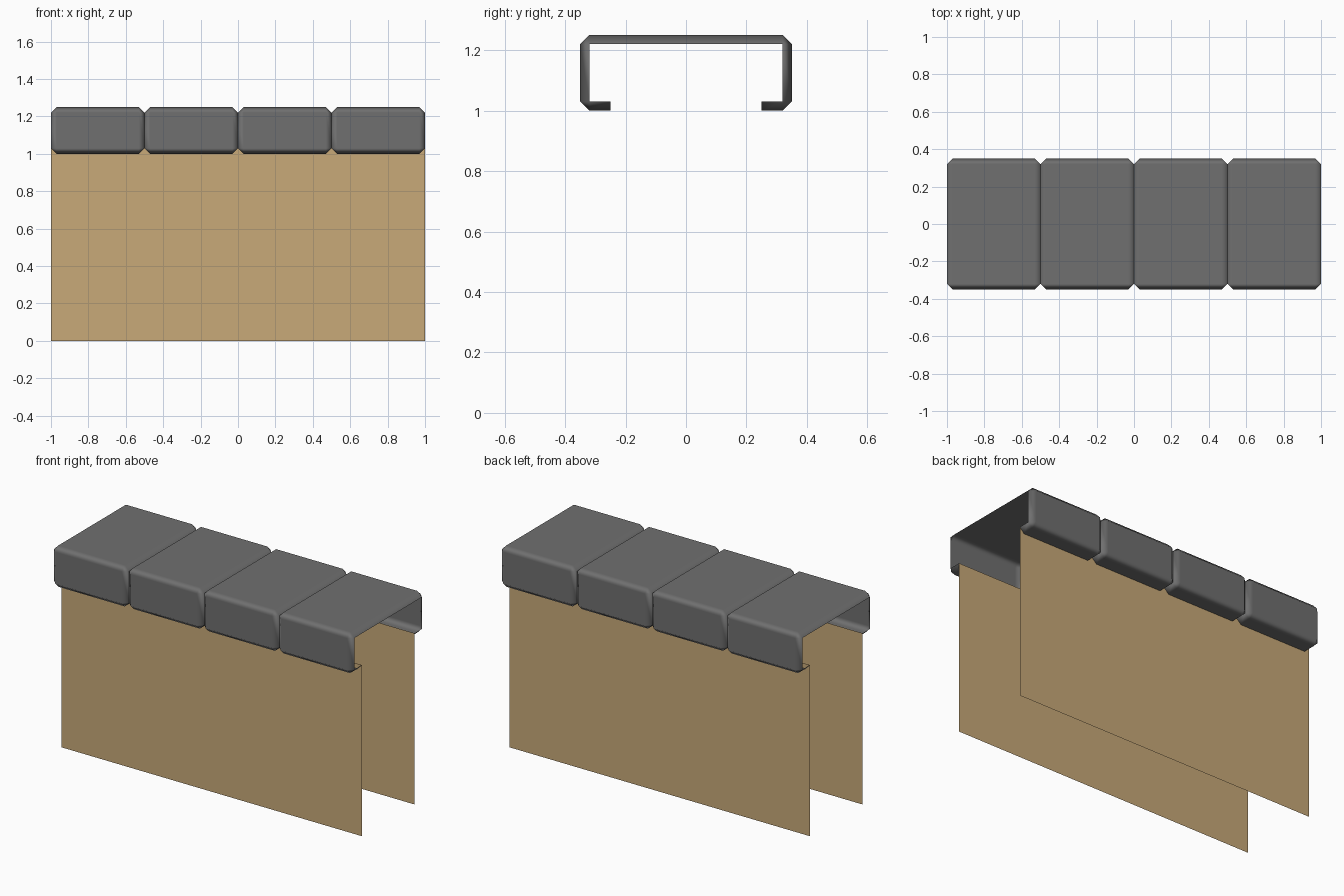
import bpy
import bmesh
import math
from mathutils import Matrix, Vector

if "Cube" in bpy.data.objects:
    bpy.data.objects.remove(bpy.data.objects["Cube"], do_unlink=True)

WALL_Y = 0.25      # distance of each wall from the centre
CHAMFER = 0.03
CAP_Z = 1.0        # underside of the caps
CAP_SIZE = Vector((0.5, 0.7, 0.25))


def material(name, colour):
    mat = bpy.data.materials.new(name)
    mat.use_nodes = True
    mat.diffuse_color = colour
    bsdf = mat.node_tree.nodes["Principled BSDF"]
    bsdf.inputs["Base Color"].default_value = colour
    bsdf.inputs["Roughness"].default_value = 0.8
    return mat


def finish(name, bm, mat):
    mesh = bpy.data.meshes.new(name)
    bm.to_mesh(mesh)
    bm.free()
    mesh.materials.append(mat)
    obj = bpy.data.objects.new(name, mesh)
    bpy.context.collection.objects.link(obj)
    return obj


def coping_cap(name, x, mat):
    """Chamfered block, hollow, open at both ends and between the walls."""
    bm = bmesh.new()
    centre = Vector((x, 0, CAP_Z + CAP_SIZE.z / 2))
    bmesh.ops.create_cube(bm, size=1, matrix=Matrix.Translation(centre) @ Matrix.Diagonal(CAP_SIZE.to_4d()))
    bmesh.ops.bevel(bm, geom=bm.edges[:], offset=CHAMFER, segments=1,
                    affect='EDGES', profile=0.5)
    bm.normal_update()
    # Open ends
    ends = [f for f in bm.faces if abs(f.normal.x) > 0.9]
    bmesh.ops.delete(bm, geom=ends, context='FACES_ONLY')
    # Leave only an inward lip on the underside
    for side in (-1, 1):
        under = [f for f in bm.faces if f.normal.z < -0.5 and abs(f.normal.y) < 0.1]
        geom = under + list({e for f in under for e in f.edges})
        geom += list({v for f in under for v in f.verts})
        bmesh.ops.bisect_plane(bm, geom=geom, plane_co=(0, side * WALL_Y, 0),
                               plane_no=(0, 1, 0))
        bm.normal_update()
    gap = [f for f in bm.faces if f.normal.z < -0.5
           and abs(f.calc_center_median().y) < WALL_Y - 0.01]
    bmesh.ops.delete(bm, geom=gap, context='FACES')
    for face in bm.faces:
        face.smooth = True
    cap = finish(name, bm, mat)
    # Keep the broad faces flat and blend only across the chamfers
    weighted = cap.modifiers.new("flat_faces", 'WEIGHTED_NORMAL')
    weighted.weight = 100
    return cap


def wall(name, side, mat):
    """Thin upright sheet facing outwards."""
    bm = bmesh.new()
    top = CAP_Z + CHAMFER
    corners = [(-side, 0), (side, 0), (side, top), (-side, top)]
    bm.faces.new([bm.verts.new((-x, side * WALL_Y, z)) for x, z in corners])
    bm.normal_update()
    for f in bm.faces:
        if f.normal.y * side < 0:
            f.normal_flip()
    return finish(name, bm, mat)


stone = material("grey_stone", (0.16, 0.16, 0.16, 1))
plaster = material("tan_plaster", (0.58, 0.40, 0.19, 1))

wall("front_wall", -1, plaster)
wall("back_wall", 1, plaster)
for i in range(4):
    coping_cap(f"coping_cap_{i + 1}", -0.75 + i * CAP_SIZE.x, stone)
